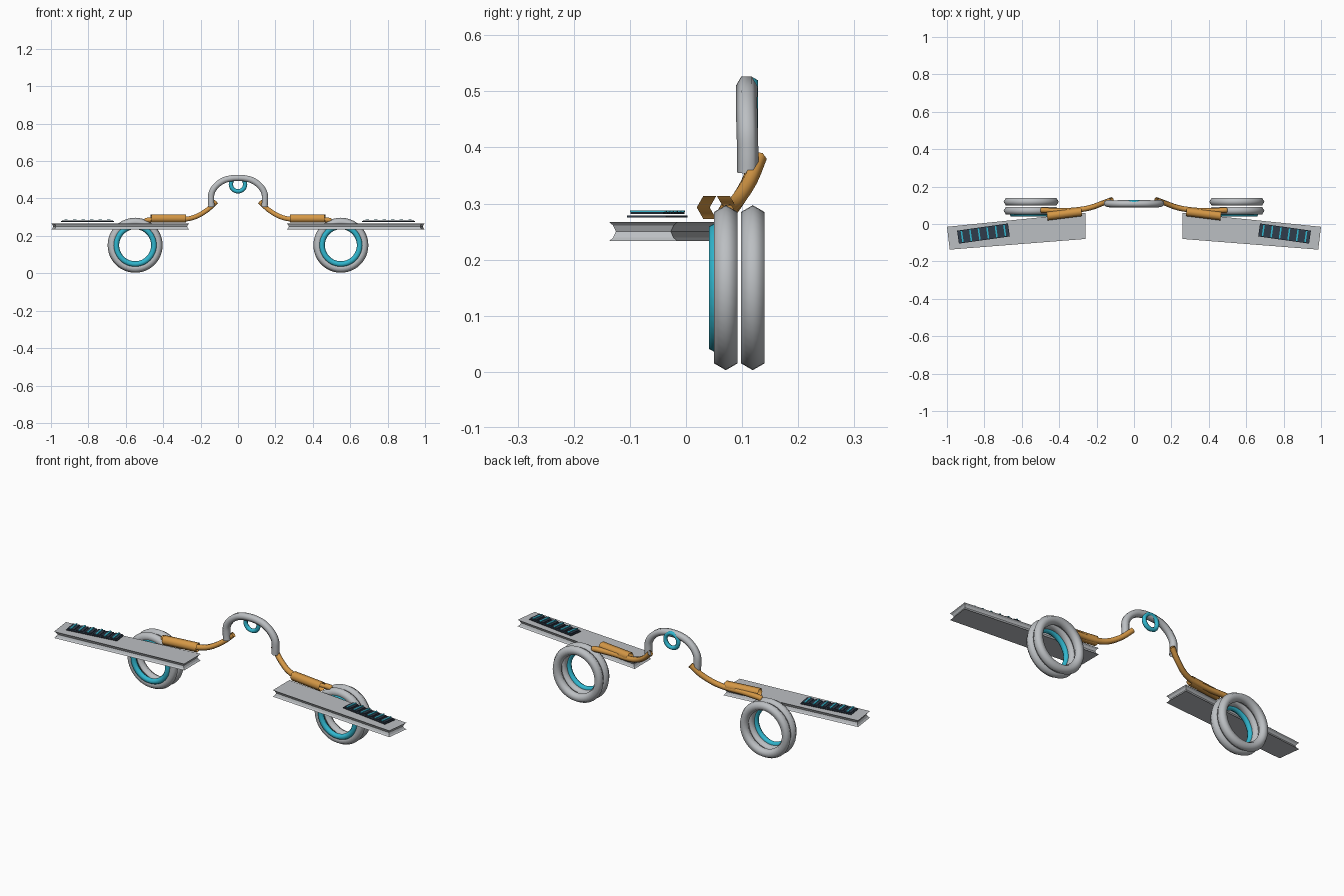
import bpy, bmesh, math
from mathutils import Vector

if "Cube" in bpy.data.objects:
    bpy.data.objects.remove(bpy.data.objects["Cube"])


def material(name, rgb):
    m = bpy.data.materials.new(name)
    m.diffuse_color = (*rgb, 1)
    m.use_nodes = True
    m.node_tree.nodes["Principled BSDF"].inputs["Base Color"].default_value = m.diffuse_color
    return m


GREY = material("light_grey", (0.50, 0.52, 0.54))
TEAL = material("teal", (0.03, 0.47, 0.62))
ORANGE = material("orange", (0.66, 0.31, 0.06))
DARK = material("dark_slate", (0.03, 0.045, 0.07))


def finish(bm, name, mat, smooth):
    bmesh.ops.recalc_face_normals(bm, faces=bm.faces)
    for f in bm.faces:
        f.smooth = smooth
    me = bpy.data.meshes.new(name)
    bm.to_mesh(me)
    bm.free()
    me.materials.append(mat)
    ob = bpy.data.objects.new(name, me)
    bpy.context.collection.objects.link(ob)
    return ob


def ring(name, centre, major, minor, mat):
    """Six-sided torus standing in the xz plane."""
    bpy.ops.mesh.primitive_torus_add(
        location=centre, rotation=(math.pi / 2, 0, 0), major_radius=major,
        minor_radius=minor, major_segments=48, minor_segments=6)
    ob = bpy.context.object
    ob.name = name
    ob.data.materials.append(mat)
    bpy.ops.object.shade_smooth()


def smooth_path(pts, steps):
    """Catmull-Rom interpolation through the points."""
    p = [Vector(q) for q in pts]
    p = [2 * p[0] - p[1]] + p + [2 * p[-1] - p[-2]]
    out = []
    for a, b, c, d in zip(p, p[1:], p[2:], p[3:]):
        for i in range(steps):
            t = i / steps
            out.append(0.5 * (2 * b + (c - a) * t + (2 * a - 5 * b + 4 * c - d) * t ** 2
                              + (3 * b - a - 3 * c + d) * t ** 3))
    return out + [p[-2]]


def tube(name, pts, radius, mat, steps=5, end_scale=1.0):
    """Open six-sided tube swept along a path."""
    path = smooth_path(pts, steps)
    bm = bmesh.new()
    loops = []
    for i, p in enumerate(path):
        t = (path[min(i + 1, len(path) - 1)] - path[max(i - 1, 0)]).normalized()
        n = Vector((0, 1, 0))
        n = (n - n.dot(t) * t).normalized()
        b = t.cross(n)
        r = radius * (end_scale if i == len(path) - 1 else 1)
        loops.append([bm.verts.new(p + r * (math.cos(k * math.pi / 3) * n
                                            + math.sin(k * math.pi / 3) * b)) for k in range(6)])
    for l0, l1 in zip(loops, loops[1:]):
        for k in range(6):
            j = (k + 1) % 6
            bm.faces.new((l0[k], l0[j], l1[j], l1[k]))
    return finish(bm, name, mat, True)


def slab(name, outline, levels, mat):
    """Stack of outlines; each level is (height, inset toward the inside)."""
    bm = bmesh.new()
    n = len(outline)
    cx = sum(p[0] for p in outline) / n
    cy = sum(p[1] for p in outline) / n
    loops = []
    for z, inset in levels:
        loops.append([bm.verts.new((x - math.copysign(inset, x - cx),
                                    y - math.copysign(inset, y - cy), z)) for x, y in outline])
    for l0, l1 in zip(loops, loops[1:]):
        for k in range(n):
            j = (k + 1) % n
            bm.faces.new((l0[k], l0[j], l1[j], l1[k]))
    bm.faces.new(loops[0])
    bm.faces.new(loops[-1])
    return finish(bm, name, mat, False)


def tilted_rect(s, centre, along, length, width, angle):
    ca, sa = math.cos(angle), math.sin(angle)
    out = []
    for u, v in ((-1, -1), (1, -1), (1, 1), (-1, 1)):
        a, b = along + u * length / 2, v * width / 2
        out.append((s * (centre[0] + a * ca - b * sa), centre[1] + a * sa + b * ca))
    return out


for s, side in ((1, "right"), (-1, "left")):
    # Tapered arm plate with a pinched groove around its edge
    arm = [(s * 0.26, -0.08), (s * 0.985, -0.137), (s * 1.0, -0.015), (s * 0.26, 0.06)]
    slab(f"arm_plate_{side}", arm,
         [(0.233, 0), (0.239, 0.007), (0.25, 0.012), (0.261, 0.007), (0.267, 0)], GREY)

    # Dark panel with teal cross strips
    tilt = math.radians(-8)
    mid = (0.805, -0.051)
    slab(f"panel_{side}", tilted_rect(s, mid, 0, 0.275, 0.07, tilt),
         [(0.275, 0), (0.279, 0)], DARK)
    for i in range(6):
        slab(f"panel_cell_{side}_{i}",
             tilted_rect(s, mid, -0.115 + i * 0.046, 0.036, 0.06, tilt),
             [(0.281, 0), (0.285, 0)], DARK)
        slab(f"panel_strip_{side}_{i}",
             tilted_rect(s, mid, -0.115 + i * 0.046, 0.008, 0.066, tilt),
             [(0.285, 0), (0.288, 0)], TEAL)

    # Double lens rings with a teal front ring
    ring(f"front_ring_{side}", (s * 0.55, 0.071, 0.15), 0.123, 0.024, GREY)
    ring(f"rear_ring_{side}", (s * 0.55, 0.119, 0.15), 0.123, 0.024, GREY)
    ring(f"teal_ring_{side}", (s * 0.55, 0.054, 0.15), 0.101, 0.0155, TEAL)

    # Curved connecting tube and thicker straight sleeve
    tube(f"connector_{side}",
         [(s * 0.118, 0.13, 0.382), (s * 0.165, 0.112, 0.338), (s * 0.225, 0.09, 0.303),
          (s * 0.29, 0.077, 0.288), (s * 0.38, 0.070, 0.286), (s * 0.47, 0.073, 0.285),
          (s * 0.50, 0.075, 0.283)], 0.0145, ORANGE, end_scale=0.5)
    tube(f"sleeve_{side}", [(s * 0.28, 0.066, 0.293), (s * 0.465, 0.043, 0.293)],
         0.024, ORANGE, steps=1)

# Central arch
half = [(0.142, 0.11, 0.355), (0.144, 0.11, 0.39), (0.141, 0.109, 0.43),
        (0.118, 0.108, 0.467), (0.08, 0.108, 0.495), (0.04, 0.108, 0.507)]
arch = [(-x, y, z) for x, y, z in half] + [(0, 0.108, 0.510)] + half[::-1]
tube("central_arch", arch, 0.019, GREY)

# Small ring hanging under the arch
ring("small_ring", (0, 0.118, 0.476), 0.038, 0.0115, TEAL)
